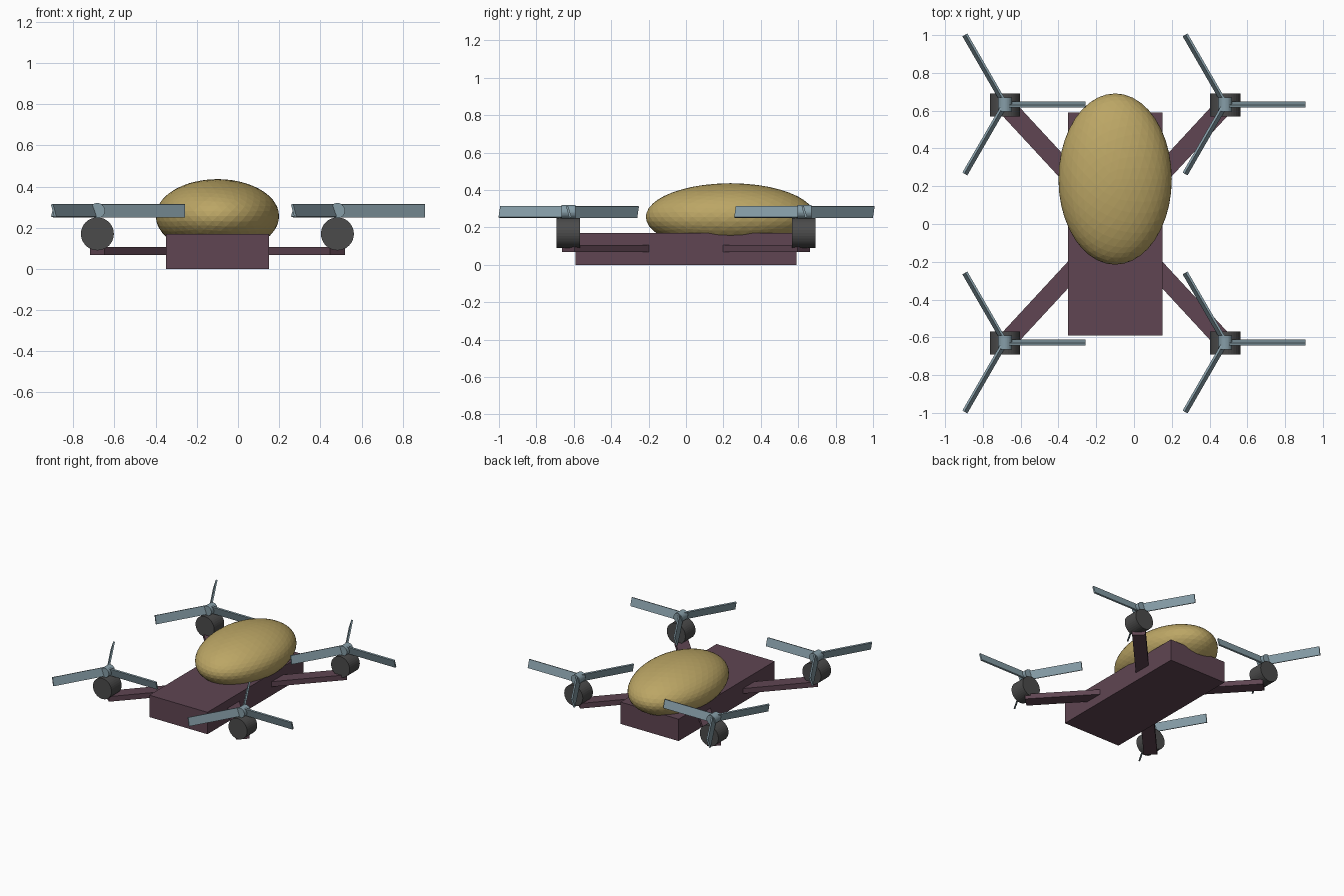
import bpy
from math import radians, atan2, hypot, pi
from mathutils import Matrix, Vector

if "Cube" in bpy.data.objects:
    bpy.data.objects.remove(bpy.data.objects["Cube"])


def material(name, color):
    m = bpy.data.materials.new(name)
    m.diffuse_color = (*color, 1)
    m.use_nodes = True
    m.node_tree.nodes["Principled BSDF"].inputs["Base Color"].default_value = m.diffuse_color
    return m


PLUM = material("plum", (0.115, 0.06, 0.085))
GOLD = material("gold", (0.50, 0.38, 0.13))
STEEL = material("steel_blue", (0.24, 0.34, 0.39))
DARK = material("dark_grey", (0.07, 0.07, 0.07))


def finish(name, mat, matrix):
    ob = bpy.context.object
    ob.name = name
    ob.data.transform(matrix)
    ob.data.materials.append(mat)
    return ob


def box(name, size, mat, matrix):
    bpy.ops.mesh.primitive_cube_add(size=1)
    return finish(name, mat, matrix @ Matrix.Diagonal((*size, 1)))


def cylinder_y(name, radius, length, mat, center):
    bpy.ops.mesh.primitive_cylinder_add(vertices=32, radius=radius, depth=length)
    return finish(name, mat, Matrix.Translation(center) @ Matrix.Rotation(pi / 2, 4, 'X'))


CX = -0.10            # body centre line
RX, RY = 0.583, 0.63  # rotor offsets from the body centre

# main body slab
box("body", (0.50, 1.18, 0.17), PLUM, Matrix.Translation((CX, 0, 0.085)))

# egg-shaped canopy
bpy.ops.mesh.primitive_ico_sphere_add(subdivisions=4, radius=1)
finish("canopy", GOLD, Matrix.Translation((CX, 0.238, 0.256))
       @ Matrix.Diagonal((0.30, 0.453, 0.18, 1)))

for sx, side in ((-1, "left"), (1, "right")):
    for sy, end in ((-1, "front"), (1, "back")):
        tag = f"{end}_{side}"
        x, y = CX + sx * RX, sy * RY

        # diagonal arm from body centre to motor
        length = hypot(RX, RY)
        box("arm_" + tag, (length, 0.097, 0.04), PLUM,
            Matrix.Translation(((CX + x) / 2, y / 2, 0.087))
            @ Matrix.Rotation(atan2(sy * RY, sx * RX), 4, 'Z'))

        # motor and hub
        cylinder_y("motor_" + tag, 0.08, 0.124, DARK, (x, y, 0.17))
        cylinder_y("hub_" + tag, 0.037, 0.075, STEEL, (x, y + 0.003, 0.283))

        # three pitched blades
        for i in range(3):
            box(f"blade_{tag}_{i + 1}", (0.425, 0.012, 0.064), STEEL,
                Matrix.Translation((x, y + 0.003, 0.283))
                @ Matrix.Rotation(radians(120 * i), 4, 'Z')
                @ Matrix.Rotation(radians(17), 4, 'X')
                @ Matrix.Translation((0.2125, 0, 0)))
